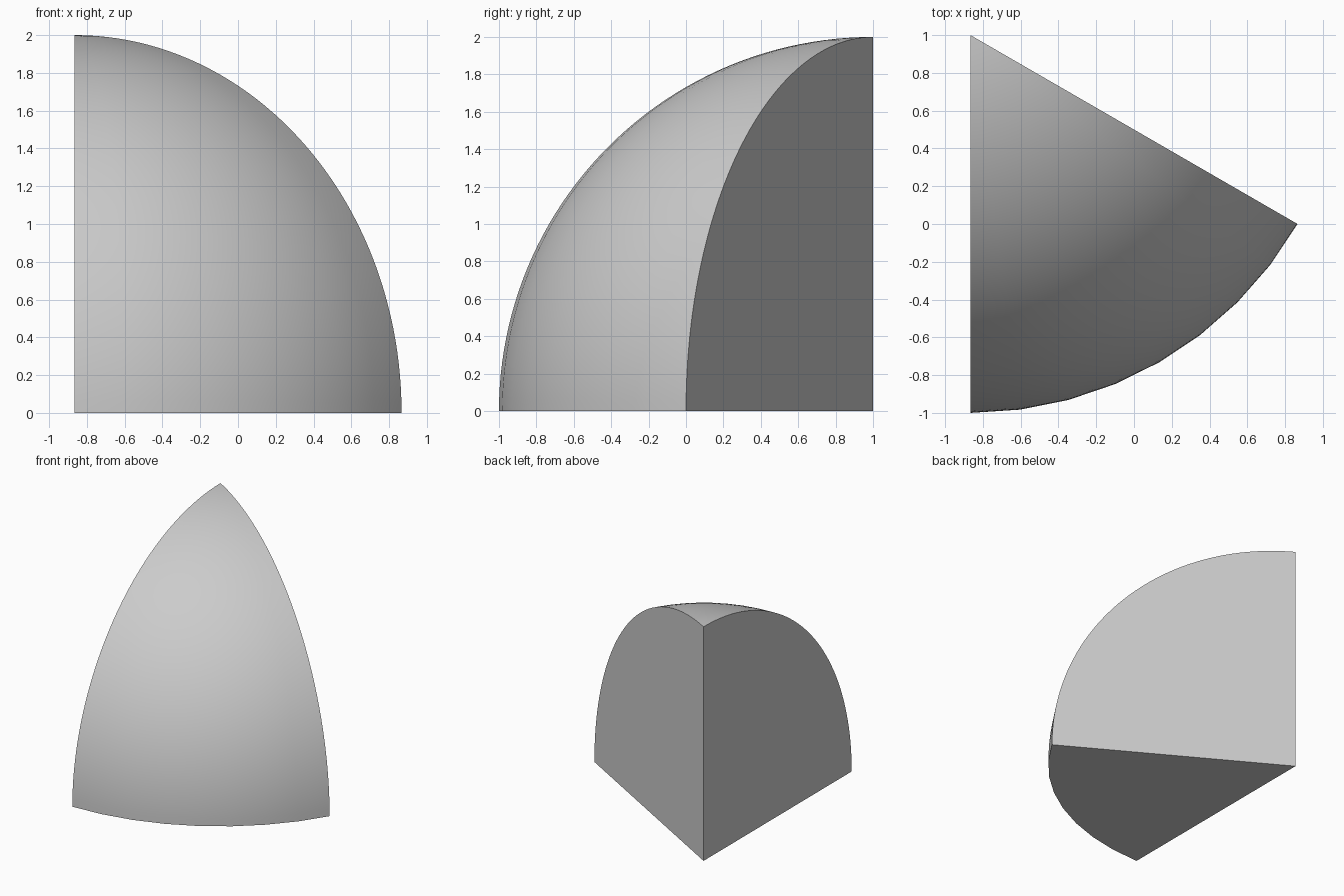
import bpy
import bmesh
from math import sin, cos, radians, sqrt

if "Cube" in bpy.data.objects:
    bpy.data.objects.remove(bpy.data.objects["Cube"])

RADIUS = 2.0
AXIS_X, AXIS_Y = -sqrt(3) / 2, 1.0   # vertical edge where the two cut faces meet
SIDES = 8                            # steps around the 60 degree wedge
RINGS = 48                           # steps from the base to the tip

bm = bmesh.new()
centre = bm.verts.new((AXIS_X, AXIS_Y, 0))
tip = bm.verts.new((AXIS_X, AXIS_Y, RADIUS))


def meridian(angle):
    """Vertices of one arc from the base up to just below the tip."""
    arc = []
    for i in range(RINGS):
        lift = radians(90 * i / RINGS)
        r = RADIUS * cos(lift)
        arc.append(bm.verts.new((AXIS_X + r * cos(angle),
                                 AXIS_Y + r * sin(angle),
                                 RADIUS * sin(lift))))
    return arc


arcs = [meridian(radians(-90 + 60 * s / SIDES)) for s in range(SIDES + 1)]

# Curved outer skin
for a, b in zip(arcs, arcs[1:]):
    for i in range(RINGS - 1):
        bm.faces.new((a[i], b[i], b[i + 1], a[i + 1])).smooth = True
    bm.faces.new((a[-1], b[-1], tip)).smooth = True

# Flat base and the two flat cut faces
bm.faces.new([centre] + [arc[0] for arc in reversed(arcs)])
bm.faces.new([centre] + arcs[0] + [tip])
bm.faces.new([tip] + arcs[-1][::-1] + [centre])
bmesh.ops.recalc_face_normals(bm, faces=bm.faces)

mesh = bpy.data.meshes.new("dome_wedge")
bm.to_mesh(mesh)
bm.free()
wedge = bpy.data.objects.new("dome_wedge", mesh)
bpy.context.collection.objects.link(wedge)

# Smooth skin, crisp cut edges
bpy.context.view_layer.objects.active = wedge
wedge.select_set(True)
bpy.ops.object.shade_smooth_by_angle(angle=radians(30))
